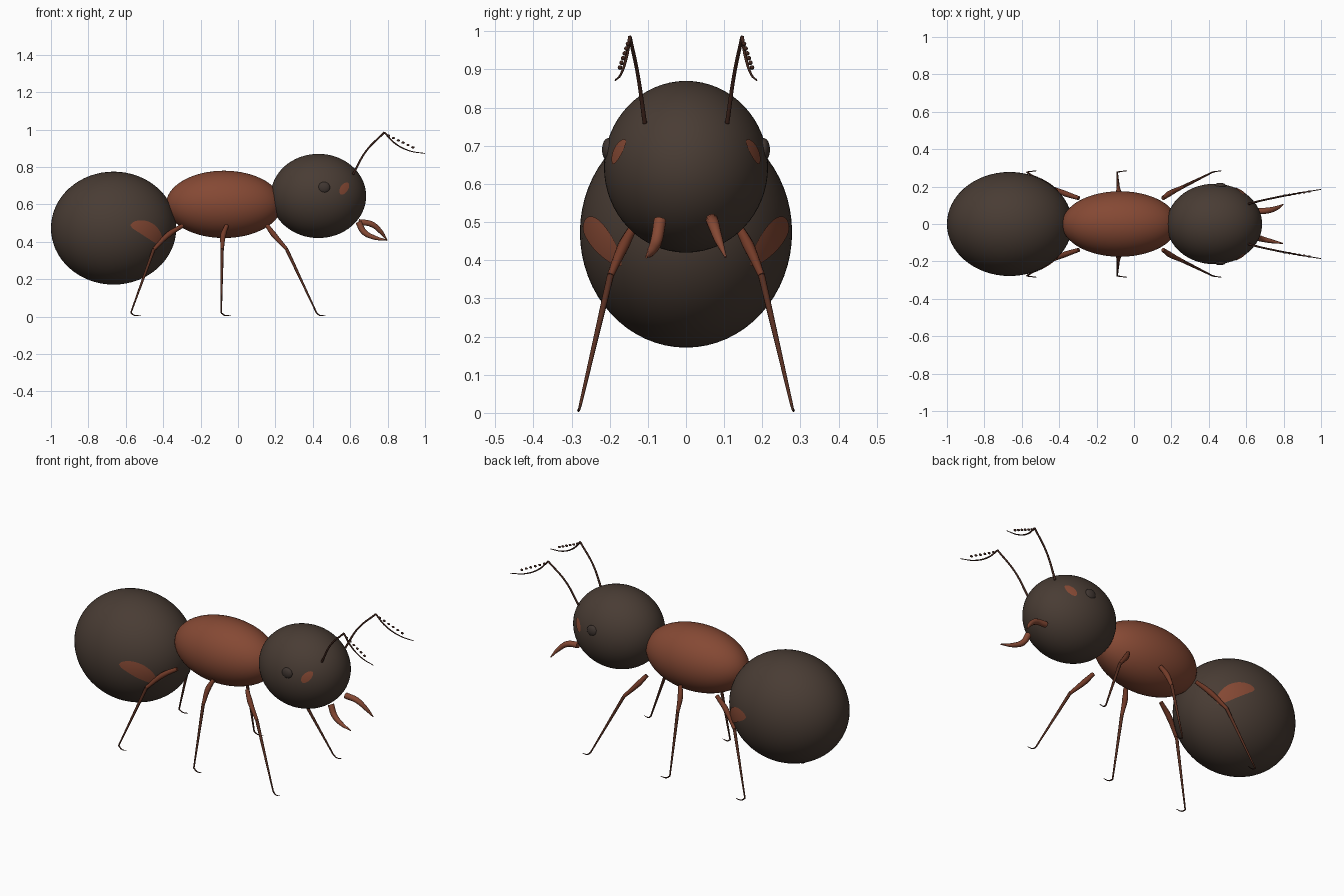
import bpy, bmesh, math
from mathutils import Vector

if "Cube" in bpy.data.objects:
    bpy.data.objects.remove(bpy.data.objects["Cube"])


def material(name, rgb):
    m = bpy.data.materials.new(name)
    m.use_nodes = True
    m.diffuse_color = (*rgb, 1)
    bsdf = m.node_tree.nodes["Principled BSDF"]
    bsdf.inputs["Base Color"].default_value = (*rgb, 1)
    bsdf.inputs["Roughness"].default_value = 0.7
    return m


DARK = material("dark brown shell", (0.066, 0.045, 0.034))
RUST = material("rust red", (0.235, 0.066, 0.034))
LEG = material("leg brown", (0.17, 0.043, 0.021))
SHIN = material("shin brown", (0.095, 0.028, 0.015))
FEELER = material("feeler brown", (0.055, 0.02, 0.013))
EYE = material("eye dark", (0.05, 0.036, 0.03))


def ellipsoid(name, centre, radii, mat, segments=64):
    bpy.ops.mesh.primitive_uv_sphere_add(segments=segments, ring_count=segments // 2, location=centre)
    ob = bpy.context.object
    ob.name = name
    ob.scale = radii
    ob.data.materials.append(mat)
    bpy.ops.object.shade_smooth()
    return ob


def tube(name, points, radii, mat):
    """Tapered smooth tube through the points."""
    cu = bpy.data.curves.new(name, "CURVE")
    cu.dimensions = "3D"
    cu.bevel_depth = 1
    cu.bevel_resolution = 3
    cu.resolution_u = 8
    cu.use_fill_caps = True
    sp = cu.splines.new("BEZIER")
    sp.bezier_points.add(len(points) - 1)
    for bp, co, r in zip(sp.bezier_points, points, radii):
        bp.co = co
        bp.radius = r
        bp.handle_left_type = bp.handle_right_type = "AUTO"
    cu.materials.append(mat)
    ob = bpy.data.objects.new(name, cu)
    bpy.context.collection.objects.link(ob)
    bpy.ops.object.select_all(action="DESELECT")
    bpy.context.view_layer.objects.active = ob
    ob.select_set(True)
    bpy.ops.object.convert(target="MESH")
    bpy.ops.object.shade_smooth_by_angle(angle=math.radians(50))
    return bpy.context.object


def patch(name, side, centre, radii, start, bend, end, width, mat):
    """Curved marking hugging the side of an ellipsoid, laid out in x and z."""
    start, bend, end = Vector(start), Vector(bend), Vector(end)
    rx, ry, rz = (r + 0.003 for r in radii)
    bm = bmesh.new()
    rows = []
    n, m = 20, 8
    for i in range(n + 1):
        t = i / n
        mid = start * (1 - t) ** 2 + bend * 2 * t * (1 - t) + end * t * t
        along = ((bend - start) * (1 - t) + (end - bend) * t).normalized()
        across = Vector((-along.y, along.x))
        w = width * math.sqrt(max(math.sin(math.pi * t), 0.002))
        row = []
        for j in range(m + 1):
            p = mid + across * w * (2 * j / m - 1)
            u, v = (p.x - centre[0]) / rx, (p.y - centre[2]) / rz
            row.append(bm.verts.new((p.x, side * ry * math.sqrt(max(1 - u * u - v * v, 0)), p.y)))
        rows.append(row)
    for a, b in zip(rows, rows[1:]):
        for j in range(m):
            f = bm.faces.new((a[j], a[j + 1], b[j + 1], b[j]))
            f.smooth = True
            f.normal_update()
            if f.normal.y * side < 0:
                f.normal_flip()
    me = bpy.data.meshes.new(name)
    bm.to_mesh(me)
    bm.free()
    me.materials.append(mat)
    bpy.context.collection.objects.link(bpy.data.objects.new(name, me))


# Body
ABDOMEN = ((-0.665, 0, 0.473), (0.335, 0.278, 0.302))
HEAD = ((0.43, 0, 0.645), (0.255, 0.215, 0.225))
ellipsoid("abdomen", *ABDOMEN, DARK)
ellipsoid("thorax", (-0.075, 0, 0.6), (0.31, 0.175, 0.18), RUST)
ellipsoid("head", *HEAD, DARK)

# Legs: x of hip, thigh, knee, ankle and toe
LEGS = {
    "front": (0.155, 0.19, 0.26, 0.42, 0.467),
    "middle": (-0.06, -0.078, -0.085, -0.09, -0.037),
    "hind": (-0.295, -0.37, -0.45, -0.573, -0.52),
}

for side, label in ((1, "left"), (-1, "right")):
    for pos, (hip, thigh, knee, ankle, toe) in LEGS.items():
        k = (knee, side * 0.198, 0.36)
        a = (ankle, side * 0.277, 0.02)
        tube(f"{label}_{pos}_thigh",
             [(hip, side * 0.138, 0.487), (thigh, side * 0.163, 0.44), k],
             [0.011, 0.015, 0.009], LEG)
        tube(f"{label}_{pos}_shin", [k, a], [0.009, 0.004], SHIN)
        tube(f"{label}_{pos}_foot",
             [a, (ankle + (toe - ankle) * 0.4, side * 0.281, 0.006), (toe, side * 0.284, 0.008)],
             [0.004, 0.003, 0.0015], FEELER)

    # Eyes and markings
    ellipsoid(f"{label}_eye", (0.46, side * 0.204, 0.69), (0.032, 0.016, 0.03), EYE, 32)
    patch(f"{label}_cheek_mark", side, *HEAD, (0.55, 0.653), (0.565, 0.685), (0.59, 0.715), 0.021, RUST)
    patch(f"{label}_abdomen_mark", side, *ABDOMEN, (-0.575, 0.488), (-0.46, 0.49), (-0.415, 0.385), 0.04, RUST)

    # Antennae with beads along the outer segment
    elbow = (0.783, side * 0.147, 0.985)
    tube(f"{label}_antenna_base",
         [(0.615, side * 0.108, 0.76), (0.685, side * 0.126, 0.885), elbow],
         [0.006, 0.005, 0.005], FEELER)
    tube(f"{label}_antenna_tip",
         [elbow, (0.837, side * 0.157, 0.928), (0.915, side * 0.171, 0.887), (1.0, side * 0.185, 0.872)],
         [0.005, 0.004, 0.003, 0.002], FEELER)
    for i in range(6):
        t = i / 5
        ellipsoid(f"{label}_antenna_bead_{i + 1}",
                  (0.805 + 0.13 * t, side * (0.152 + 0.021 * t), 0.967 - 0.062 * t),
                  (0.009, 0.006, 0.006), FEELER, 12)

    # Mandibles: the left bows upward, the right bows downward
    if side > 0:
        middle = [(0.714, 0.072, 0.494), (0.762, 0.085, 0.455)]
    else:
        middle = [(0.673, -0.077, 0.453), (0.725, -0.09, 0.424)]
    tube(f"{label}_mandible",
         [(0.645, side * 0.068, 0.505), *middle, (0.797, side * 0.104, 0.408)],
         [0.017, 0.016, 0.012, 0.003], RUST)
